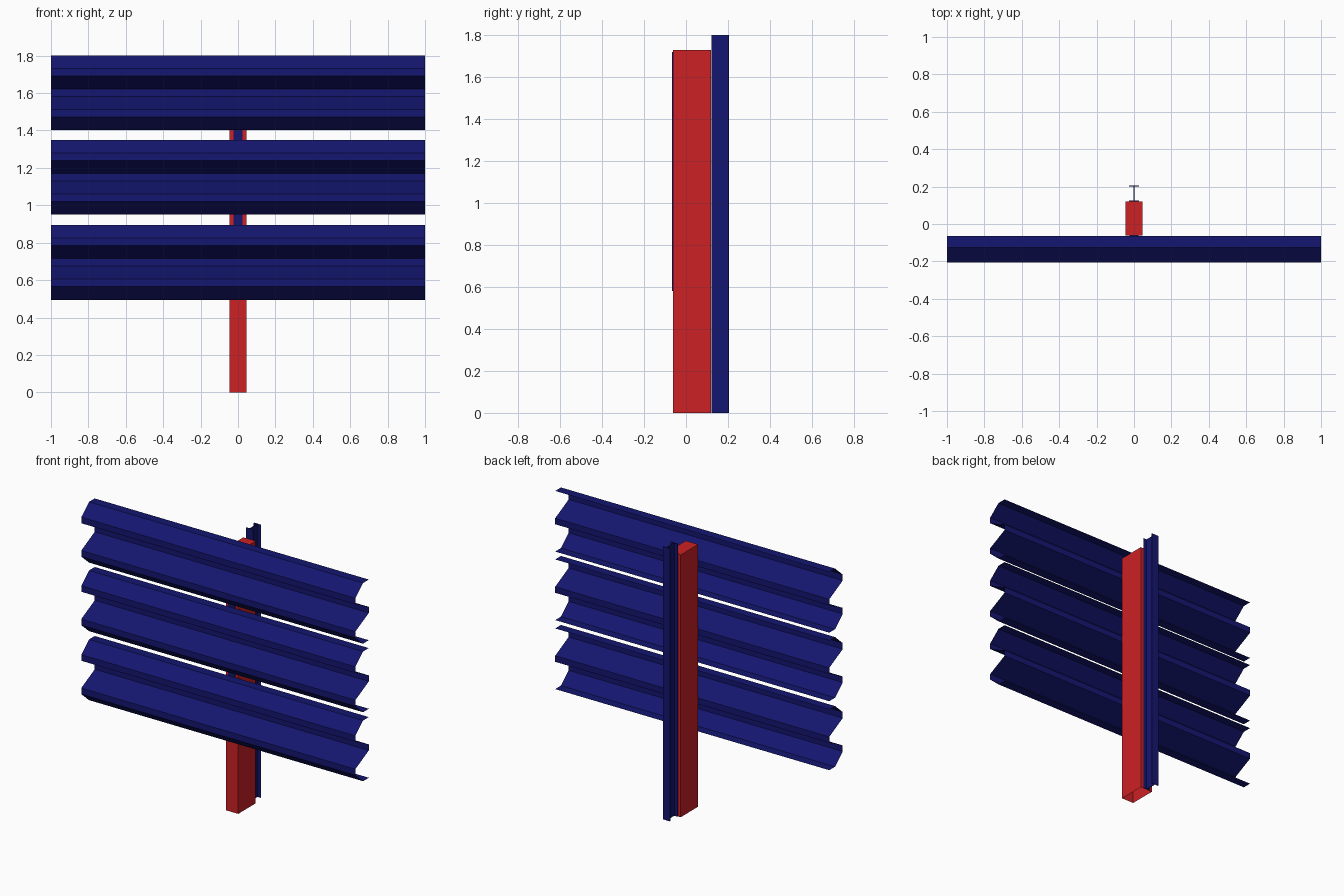
import bpy

if "Cube" in bpy.data.objects:
    bpy.data.objects.remove(bpy.data.objects["Cube"])


def material(name, color):
    m = bpy.data.materials.new(name)
    m.diffuse_color = color
    m.use_nodes = True
    m.node_tree.nodes["Principled BSDF"].inputs["Base Color"].default_value = m.diffuse_color
    return m


NAVY = material("navy_paint", (0.007, 0.008, 0.16, 1))
RED = material("red_paint", (0.6, 0.015, 0.018, 1))


def make_object(name, verts, faces, mat):
    mesh = bpy.data.meshes.new(name)
    mesh.from_pydata(verts, [], faces)
    mesh.materials.append(mat)
    obj = bpy.data.objects.new(name, mesh)
    bpy.context.collection.objects.link(obj)
    return obj


def box(name, x, y, z, mat, open_bottom=False):
    verts = [(a, b, c) for c in z for b in y for a in x]
    faces = [(0, 1, 5, 4), (1, 3, 7, 5), (3, 2, 6, 7), (2, 0, 4, 6), (4, 5, 7, 6)]
    if not open_bottom:
        faces.append((0, 2, 3, 1))
    return make_object(name, verts, faces, mat)


# Corrugated rails: upper half of the sheet profile (y, z from centre), mirrored below
half = [(-0.065, 0.2), (-0.125, 0.2), (-0.205, 0.13), (-0.205, 0.09), (-0.065, 0.02)]
profile = half + [(y, -z) for y, z in reversed(half)]
for name, zc in (("lower_rail", 0.695), ("middle_rail", 1.15), ("upper_rail", 1.602)):
    n = len(profile)
    verts = [(x, y, zc + z) for x in (-1, 1) for y, z in profile]
    faces = [(i, i + 1, n + i + 1, n + i) for i in range(n - 1)]
    make_object(name, verts, faces, NAVY)

# Spacer: hollow box, capped on top and open below
box("spacer_block", (-0.045, 0.045), (-0.062, 0.12), (0, 1.73), RED, open_bottom=True)

# Backing strip between spacer and rails
box("backing_strip", (-0.025, 0.025), (-0.066, -0.062), (0.58, 1.72), NAVY)

# I-beam post: two flanges and a web
box("post_front_flange", (-0.026, 0.026), (0.121, 0.125), (0, 1.8), NAVY)
box("post_back_flange", (-0.026, 0.026), (0.201, 0.205), (0, 1.8), NAVY)
box("post_web", (-0.002, 0.002), (0.125, 0.201), (0, 1.8), NAVY)
